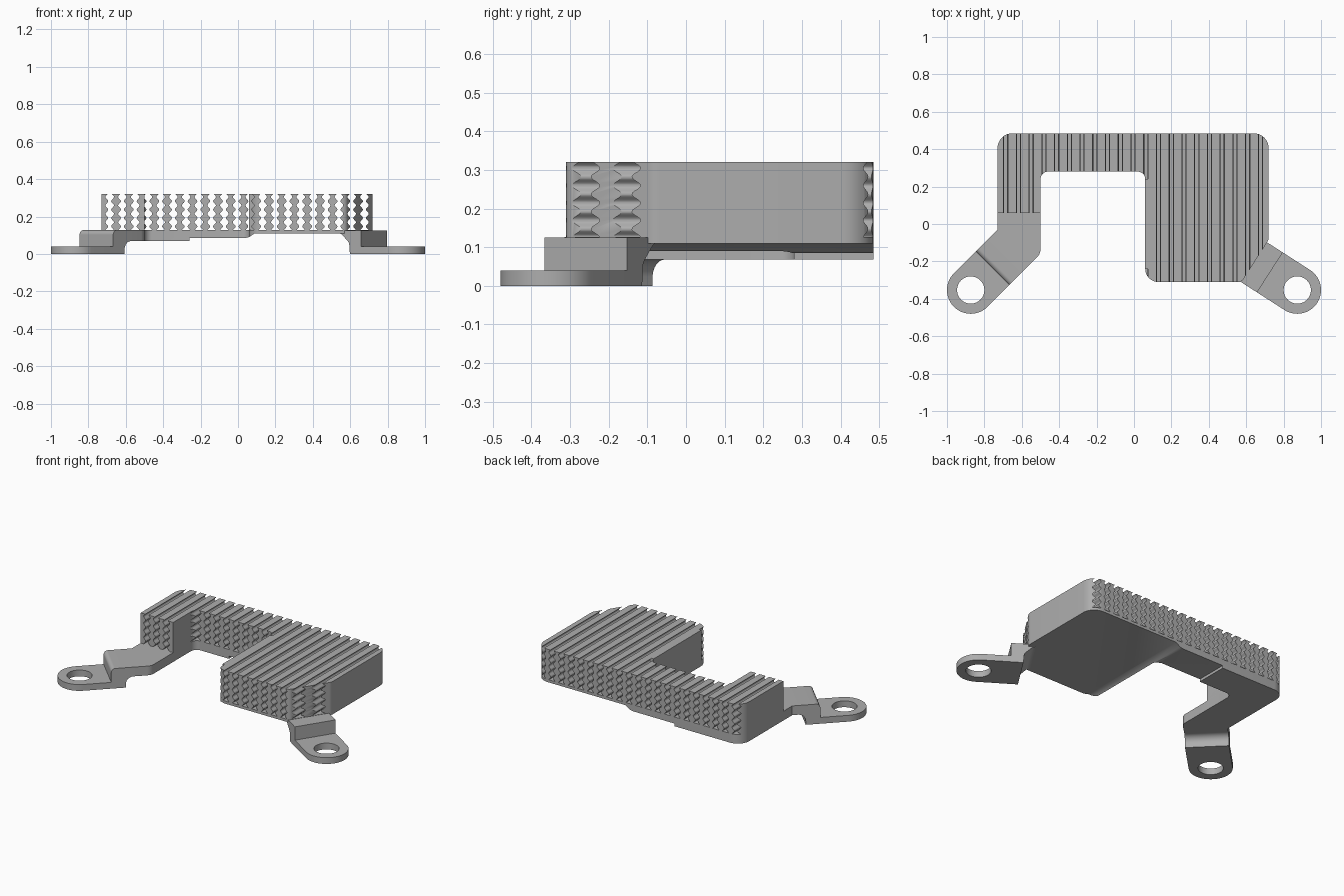
import bpy
import bmesh
from math import pi, cos, sin
from mathutils import Vector

cube = bpy.data.objects.get("Cube")
if cube:
    bpy.data.objects.remove(cube, do_unlink=True)

metal = bpy.data.materials.new("grey_metal")
metal.use_nodes = True
GREY = (0.42, 0.42, 0.42, 1)
metal.diffuse_color = GREY
metal.node_tree.nodes["Principled BSDF"].inputs["Base Color"].default_value = GREY

X, Y, Z = Vector((1, 0, 0)), Vector((0, 1, 0)), Vector((0, 0, 1))
TOP, DECK = 0.32, 0.127


def rounded(corners, steps=8):
    """Outline from (x, y, radius) corners, each rounded by a true arc."""
    out = []
    n = len(corners)
    for i, (x, y, r) in enumerate(corners):
        p = Vector((x, y))
        if not r:
            out.append((x, y))
            continue
        a = (Vector(corners[i - 1][:2]) - p).normalized()
        b = (Vector(corners[(i + 1) % n][:2]) - p).normalized()
        turn = pi - a.angle(b)
        d = r * sin(turn / 2) / cos(turn / 2)
        w = cos(turn / 2)
        for k in range(steps + 1):
            t = k / steps
            c0, c1, c2 = (1 - t) ** 2, 2 * t * (1 - t) * w, t * t
            q = ((p + a * d) * c0 + p * c1 + (p + b * d) * c2) / (c0 + c1 + c2)
            out.append((q.x, q.y))
    return out


def add_prism(bm, pts, origin, a, b, push):
    """Extrude a flat outline, drawn on axes a and b, along push."""
    lo = [bm.verts.new(origin + a * p + b * q) for p, q in pts]
    hi = [bm.verts.new(v.co + push) for v in lo]
    bm.faces.new(lo)
    bm.faces.new(hi[::-1])
    n = len(lo)
    for i in range(n):
        j = (i + 1) % n
        bm.faces.new((lo[j], lo[i], hi[i], hi[j]))


def finish(name, bm):
    bmesh.ops.recalc_face_normals(bm, faces=bm.faces[:])
    mesh = bpy.data.meshes.new(name)
    bm.to_mesh(mesh)
    bm.free()
    mesh.materials.append(metal)
    obj = bpy.data.objects.new(name, mesh)
    bpy.context.collection.objects.link(obj)
    return obj


def prism(name, pts, origin, a, b, push):
    bm = bmesh.new()
    add_prism(bm, pts, origin, a, b, push)
    return finish(name, bm)


def activate(obj):
    bpy.ops.object.select_all(action='DESELECT')
    obj.select_set(True)
    bpy.context.view_layer.objects.active = obj


def cut(obj, cutter, operation):
    mod = obj.modifiers.new("cut", 'BOOLEAN')
    mod.operation, mod.object, mod.solver = operation, cutter, 'EXACT'
    activate(obj)
    bpy.ops.object.modifier_apply(modifier=mod.name)
    bpy.data.objects.remove(cutter, do_unlink=True)


def smooth(obj):
    activate(obj)
    bpy.ops.object.shade_smooth_by_angle(angle=0.65)


# Plan of the finned body
PLAN = rounded([(-0.73, 0.06, 0), (-0.5, 0.06, 0), (-0.5, 0.28, 0.04),
                (0.06, 0.28, 0.04), (0.06, -0.31, 0.07), (0.575, -0.31, 0.03),
                (0.72, -0.085, 0.05), (0.72, 0.485, 0.08), (-0.73, 0.485, 0.08)])


def trim_to_plan(obj):
    cut(obj, prism("plan_cutter", PLAN, -Z, X, Y, 3 * Z), 'INTERSECT')
    smooth(obj)


# Base plate with a stepped underside
under = [(-0.9, DECK), (-0.9, 0.068), (-0.26, 0.068), (-0.26, 0.085),
         (0.04, 0.085), (0.06, 0.09), (0.09, 0.11), (0.9, 0.11), (0.9, DECK)]
trim_to_plan(prism("base_plate", under, -Y, X, Z, 2 * Y))

# Rippled fins
STEPS, COUNT = 48, 22
ripple = []
for k in range(STEPS + 1):
    z = 0.12 + (TOP - 0.12) * k / STEPS
    ripple.append((0.0185 + 0.0075 * cos(2 * pi * (z - 0.147) / 0.045), z))
section = ripple + [(-w, z) for w, z in reversed(ripple)]
bm = bmesh.new()
for i in range(COUNT):
    x = -0.72 + 1.43 * i / (COUNT - 1)
    add_prism(bm, section, Vector((x, -0.6, 0)), X, Z, 1.2 * Y)
trim_to_plan(finish("fins", bm))

# Flat walls beside the notch
for name, x0, x1, y0 in (("right_notch_wall", -0.522, -0.5, 0.06),
                         ("left_notch_wall", 0.06, 0.085, -0.24)):
    prism(name, [(x0, y0), (x1, y0), (x1, 0.24), (x0, 0.24)],
          Z * 0.12, X, Y, Z * (TOP - 0.12))

# Flat arm leading to the right foot
arm = rounded([(-0.73, 0.06, 0), (-0.73, -0.03, 0), (-0.751, -0.051, 0),
               (-0.571, -0.231, 0), (-0.5, -0.16, 0.06), (-0.5, 0.06, 0)])
smooth(prism("right_arm", arm, Z * 0.068, X, Y, Z * (DECK - 0.068)))


# Mounting feet: a pierced round pad and a riser up to the body
def foot(side, centre, inward, rise, riser):
    s = Vector((*inward, 0)).normalized()
    t = Z.cross(s)
    half = 0.127
    arc = [(half * cos(a), half * sin(a))
           for a in (pi / 2 + pi * k / 32 for k in range(33))]
    c = Vector((*centre, 0))
    pad = prism(side + "_foot_pad", arc + [(rise, -half), (rise, half)],
                c, s, t, Z * 0.04)
    ring = [(0.073 * cos(2 * pi * k / 40), 0.073 * sin(2 * pi * k / 40))
            for k in range(40)]
    cut(pad, prism("hole_cutter", ring, c - Z, s, t, 2 * Z), 'DIFFERENCE')
    smooth(pad)
    smooth(prism(side + "_foot_riser", rounded(riser), c - t * half, s, Z,
                 t * 2 * half))


foot("right", (-0.873, -0.353), (1, 1), 0.164,
     [(0.164, 0, 0), (0.25, 0, 0), (0.25, 0.068, 0.045), (0.3, 0.068, 0),
      (0.3, DECK, 0), (0.164, DECK, 0.025)])
foot("left", (0.873, -0.353), (-0.84, 0.54), 0.174,
     [(0.174, 0, 0), (0.245, 0, 0), (0.25, 0.06, 0.03), (0.3, 0.108, 0.03),
      (0.33, 0.112, 0), (0.33, DECK - 0.002, 0), (0.174, DECK - 0.002, 0)])
